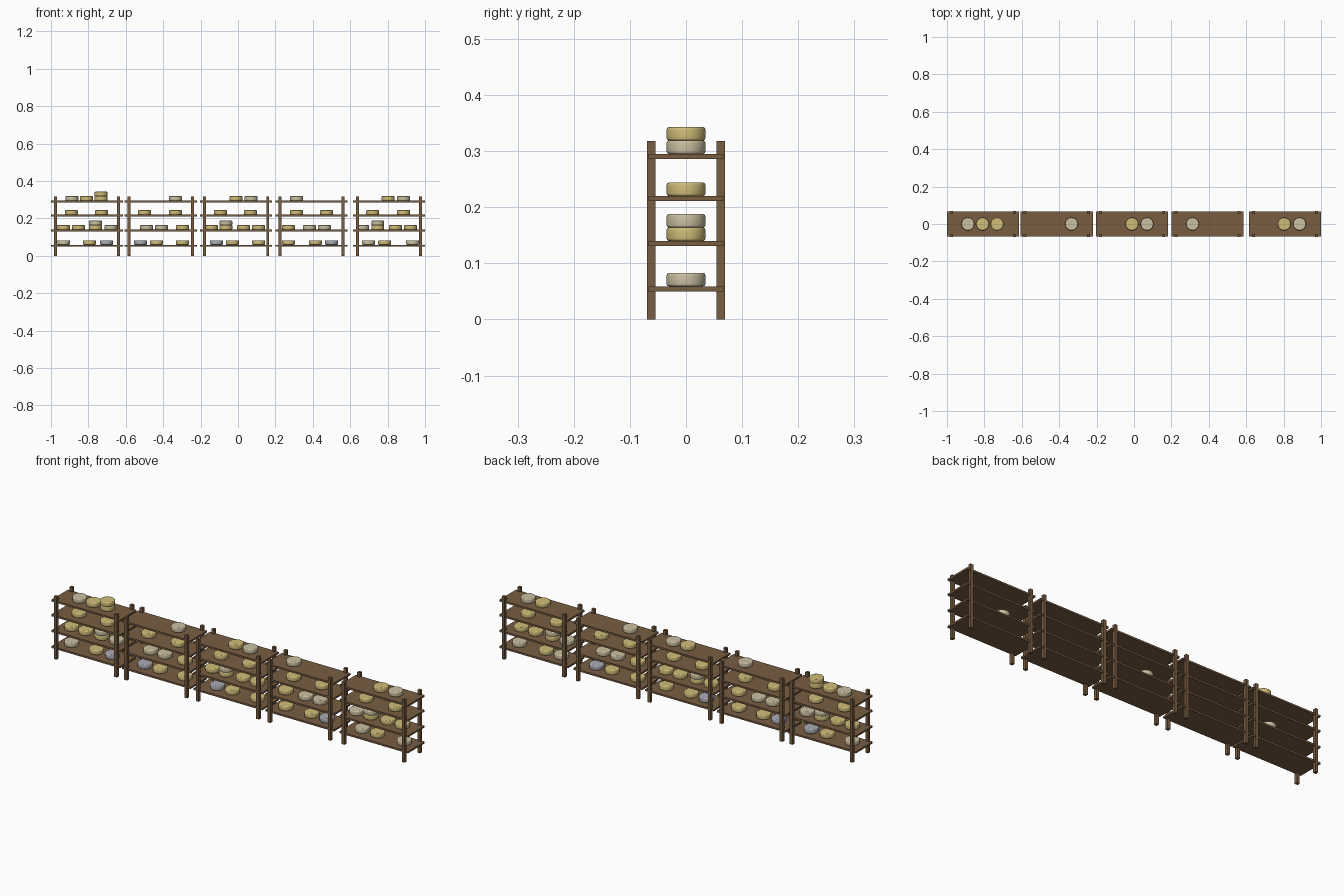
import bpy, bmesh, math
from mathutils import Matrix, Vector

if "Cube" in bpy.data.objects:
    bpy.data.objects.remove(bpy.data.objects["Cube"])


def material(name, rgb):
    m = bpy.data.materials.new(name)
    m.diffuse_color = (*rgb, 1)
    m.use_nodes = True
    m.node_tree.nodes["Principled BSDF"].inputs["Base Color"].default_value = m.diffuse_color
    return m


WOOD = material("wood", (0.19, 0.11, 0.055))
CHEESE = {
    "Y": ("yellow_cheese", material("yellow_rind", (0.63, 0.51, 0.19))),
    "C": ("pale_cheese", material("pale_rind", (0.60, 0.53, 0.36))),
    "B": ("blue_cheese", material("blue_rind", (0.40, 0.41, 0.46))),
}


def finish(bm, name, mat):
    mesh = bpy.data.meshes.new(name)
    bm.to_mesh(mesh)
    bm.free()
    mesh.materials.append(mat)
    ob = bpy.data.objects.new(name, mesh)
    bpy.context.collection.objects.link(ob)
    return ob


def box(name, centre, size):
    bm = bmesh.new()
    bmesh.ops.create_cube(bm, size=1, matrix=Matrix.Translation(centre) @ Matrix.Diagonal((*size, 1)))
    return finish(bm, name, WOOD)


# Cheese wheel mesh: short cylinder with softly rounded rims
R, H = 0.0345, 0.0238


def wheel_mesh(name, mat):
    bm = bmesh.new()
    bmesh.ops.create_cone(bm, cap_ends=True, segments=24, radius1=R, radius2=R, depth=H,
                          matrix=Matrix.Translation((0, 0, H / 2)))
    rims = [e for e in bm.edges if abs(e.verts[0].co.z - e.verts[1].co.z) < 1e-5]
    bmesh.ops.bevel(bm, geom=rims, offset=0.004, segments=3, profile=0.5, affect='EDGES')
    for f in bm.faces:
        f.smooth = len(f.verts) <= 4
    mesh = bpy.data.meshes.new(name)
    bm.to_mesh(mesh)
    bm.free()
    mesh.materials.append(mat)
    return mesh


WHEELS = {k: wheel_mesh(n, m) for k, (n, m) in CHEESE.items()}

# Racks: four posts and four shelves each
RACKS = [-0.8075, -0.413, -0.01, 0.3925, 0.8075]
SHELF_TOPS = [0.059, 0.140, 0.220, 0.295]
SHELF_T = 0.009
for cx in RACKS:
    for sx in (-1, 1):
        for sy in (-1, 1):
            box("post", (cx + sx * 0.169, sy * 0.0622, 0.159), (0.0155, 0.0155, 0.318))
    for z in SHELF_TOPS:
        box("shelf", (cx, 0, z - SHELF_T / 2), (0.385, 0.133, SHELF_T))

# Wheels on each shelf: (kinds stacked bottom to top, x)
ROWS = [
    [("C", -.933), ("Y", -.794), ("B", -.703), ("B", -.521), ("Y", -.436), ("Y", -.297),
     ("B", -.115), ("Y", -.03), ("Y", .11), ("Y", .27), ("Y", .414), ("B", .50),
     ("C", .698), ("Y", .784), ("C", .933)],
    [("Y", -.933), ("Y", -.853), ("YC", -.762), ("C", -.68), ("C", -.489), ("C", -.409),
     ("Y", -.297), ("Y", -.142), ("YC", -.065), ("Y", .03), ("Y", .11), ("Y", .27),
     ("C", .382), ("C", .462), ("C", .666), ("YC", .747), ("Y", .842), ("Y", .922)],
    [("Y", -.891), ("Y", -.73), ("Y", -.5), ("Y", -.334), ("Y", -.094), ("Y", .067),
     ("Y", .313), ("Y", .473), ("Y", .72), ("Y", .885)],
    [("C", -.888), ("Y", -.81), ("YY", -.732), ("C", -.334), ("Y", -.011), ("C", .07),
     ("C", .313), ("Y", .803), ("C", .885)],
]
for top, row in zip(SHELF_TOPS, ROWS):
    for kinds, x in row:
        for level, k in enumerate(kinds):
            ob = bpy.data.objects.new(CHEESE[k][0], WHEELS[k])
            ob.location = (x, 0, top + level * H)
            bpy.context.collection.objects.link(ob)
